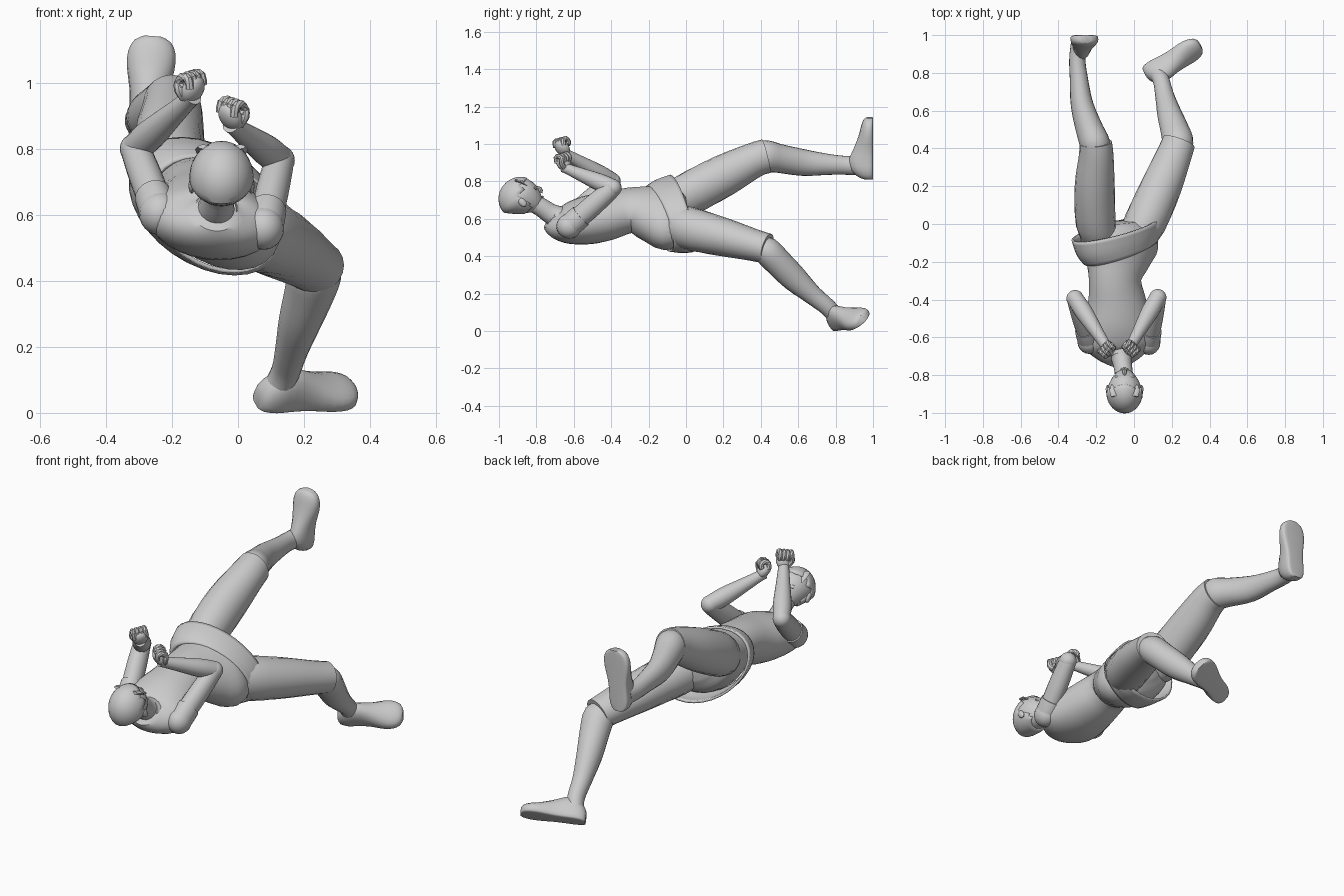
import bpy, bmesh, math
from mathutils import Vector, Matrix

if "Cube" in bpy.data.objects:
    bpy.data.objects.remove(bpy.data.objects["Cube"])


def finish(name, bm):
    bmesh.ops.recalc_face_normals(bm, faces=bm.faces[:])
    me = bpy.data.meshes.new(name)
    bm.to_mesh(me)
    bm.free()
    ob = bpy.data.objects.new(name, me)
    bpy.context.collection.objects.link(ob)
    return ob


def skin(name, rings, cap=True):
    bm = bmesh.new()
    vs = [[bm.verts.new(p) for p in r] for r in rings]
    n = len(vs[0])
    for a, b in zip(vs, vs[1:]):
        for i in range(n):
            bm.faces.new((a[i], a[(i + 1) % n], b[(i + 1) % n], b[i]))
    if cap:
        bm.faces.new(vs[0][::-1])
        bm.faces.new(vs[-1])
    return finish(name, bm)


def smooth_path(st, sub):
    out = []
    for i in range(len(st) - 1):
        p0, p1, p2, p3 = st[max(i - 1, 0)], st[i], st[i + 1], st[min(i + 2, len(st) - 1)]
        for k in range(sub):
            t = k / sub
            out.append([b + .5 * t * (c - a + t * (2 * a - 5 * b + 4 * c - d + t * (3 * (b - c) + d - a)))
                        for a, b, c, d in zip(p0, p1, p2, p3)])
    return out + [list(st[-1])]


def loft(name, st, sides=20, sub=3, cap=True):
    """Stations: x, y, z, half width, half depth, roll in degrees."""
    st = smooth_path([tuple(s) + (0,) * (6 - len(s)) for s in st], sub)
    rings = []
    for i, s in enumerate(st):
        t = (Vector(st[min(i + 1, len(st) - 1)][:3]) - Vector(st[max(i - 1, 0)][:3])).normalized()
        r = math.radians(s[5])
        u = Vector((math.cos(r), 0, -math.sin(r)))
        u = (u - t * u.dot(t)).normalized()
        v = u.cross(t)
        rings.append([Vector(s[:3]) + u * s[3] * math.cos(a) + v * s[4] * math.sin(a)
                      for a in (2 * math.pi * k / sides for k in range(sides))])
    return skin(name, rings, cap)


def ball(name, loc, size, rot=None, seg=20):
    bm = bmesh.new()
    m = Matrix.Translation(loc) @ (rot or Matrix()) @ Matrix.Diagonal((*size, 1))
    bmesh.ops.create_uvsphere(bm, u_segments=seg, v_segments=seg // 2 + 2, radius=1, matrix=m)
    return finish(name, bm)


# Torso, from pelvis to collar
loft("torso", [(-.07, .01, .63, .11, .07, 36), (-.07, -.03, .625, .19, .125, 36), (-.078, -.1, .616, .232, .152, 36),
               (-.09, -.2, .632, .182, .136, 32), (-.1, -.3, .645, .142, .118, 24), (-.09, -.42, .615, .158, .128, 15),
               (-.085, -.53, .592, .18, .128, 10), (-.08, -.63, .575, .19, .108, 8), (-.075, -.69, .58, .14, .085, 6),
               (-.07, -.725, .6, .065, .06, 4)], 28)

# Wide belt band hanging round the hips, tilted
band = loft("hip_band", [(-.068, -.145, .6, .228, .158, 36), (-.082, -.09, .614, .258, .172, 36),
                         (-.095, -.025, .628, .268, .18, 36)], 32, cap=False)
mod = band.modifiers.new("thickness", 'SOLIDIFY')
mod.thickness = .012

# Neck and collar
loft("neck", [(-.07, -.66, .6, .07, .065), (-.065, -.72, .625, .053, .055), (-.055, -.78, .665, .048, .05),
              (-.05, -.85, .7, .05, .05)])
loft("collar", [(-.07, -.68, .6, .085, .07), (-.067, -.71, .617, .062, .06)], sub=1)

# Legs: shorts leg, then bare shin
loft("left_shorts_leg", [(-.17, -.09, .68, .08, .09, 30), (-.202, .0, .725, .105, .115, 20),
                         (-.208, .2, .83, .106, .112), (-.2, .36, .912, .092, .094), (-.203, .43, .935, .086, .092)])
loft("left_shin", [(-.2, .36, .93, .06, .06), (-.205, .42, .935, .08, .085), (-.235, .5, .922, .073, .077),
                   (-.275, .63, .9, .06, .071), (-.292, .77, .89, .048, .055), (-.3, .87, .885, .043, .05),
                   (-.29, .95, .885, .045, .055)])
loft("right_shorts_leg", [(.0, -.09, .58, .09, .1, 30), (.06, .01, .55, .112, .116, 20),
                          (.145, .2, .502, .108, .103), (.21, .36, .46, .094, .086), (.238, .435, .44, .088, .082)])
loft("right_shin", [(.215, .38, .455, .06, .055), (.232, .43, .43, .082, .075), (.218, .49, .37, .077, .075),
                    (.188, .58, .28, .065, .07), (.162, .68, .19, .05, .052), (.144, .76, .125, .044, .046),
                    (.118, .805, .07, .045, .045)])


def foot(name, heel, f, n):
    """Shoe with flat sole: distance along sole, half width, height."""
    f = Vector(f).normalized()
    n = Vector(n)
    n = (n - f * n.dot(f)).normalized()
    s = f.cross(n)
    prof = smooth_path([(0, .025, .05), (.012, .043, .08), (.05, .055, .12), (.1, .055, .13), (.16, .058, .105),
                        (.23, .072, .078), (.28, .072, .065), (.315, .055, .053), (.33, .026, .04)], 2)
    rings = []
    for d, w, h in prof:
        ring = []
        for k in range(20):
            a = 2 * math.pi * k / 20
            c, q = math.cos(a), math.sin(a)
            if q < 0:
                c = math.copysign(abs(c) ** .4, c)
            up = .025 + (h - .025) * q if q > 0 else .025 - .025 * abs(q) ** .4
            ring.append(Vector(heel) + f * d + s * w * c - n * up)
        rings.append(ring)
    skin(name, rings)


foot("left_foot", (-.283, 1.0, .812), (.08, 0, 1), (0, 1, 0))
foot("right_foot", (.053, .81, .026), (.86, .44, .08), (-.3, .62, -.72))


def arm(side, sh, el, wr, x):
    sh, el, wr = Vector(sh), Vector(el), Vector(wr)
    mix = lambda a, b, t: tuple(a.lerp(b, t))
    # Shoulder cap, sleeve, upper arm and forearm
    ball(side + "_shoulder", sh, (.062, .068, .066))
    loft(side + "_sleeve", [mix(sh, el, -.05) + (.06, .062), mix(sh, el, .15) + (.058, .064),
                            mix(sh, el, .27) + (.056, .062)])
    loft(side + "_upper_arm", [mix(sh, el, .1) + (.05, .055), mix(sh, el, .55) + (.05, .056),
                               mix(sh, el, .9) + (.046, .05), mix(sh, el, 1) + (.044, .046)])
    ball(side + "_elbow", el, (.046, .046, .046))
    loft(side + "_forearm", [mix(el, wr, 0) + (.044, .046), mix(el, wr, .3) + (.047, .047),
                             mix(el, wr, .7) + (.036, .036), mix(el, wr, 1.0) + (.028, .028),
                             mix(el, wr, 1.1) + (.028, .028)])
    # Fist: palm, four curled fingers and a thumb
    d = ((wr - el).normalized() + Vector((0, 0, .7))).normalized()
    s = Vector((x * .4, -1, .3))
    s = (s - d * s.dot(d)).normalized()
    i = s.cross(d) * x
    R = Matrix((i, s, d)).transposed().to_4x4()
    ball(side + "_palm", wr + d * .042, (.03, .042, .048), R, 16)
    for k in range(4):
        b = wr + s * (k - 1.5) * .02
        pts = [(-.008, .06), (.01, .083), (.033, .075), (.036, .052), (.02, .042)]
        loft(side + "_finger_%d" % (k + 1), [tuple(b + i * (-p) + d * q) + (.0135, .0135) for p, q in pts], 8, 2)
    loft(side + "_thumb", [tuple(wr + d * a + s * b - i * c) + (r, r) for a, b, c, r in
                           ((.015, .022, .005, .014), (.035, .036, .022, .015), (.05, .03, .04, .012),
                            (.052, .015, .047, .006))], 8, 2)


arm("left", (-.238, -.62, .605), (-.312, -.395, .8), (-.152, -.64, .945), -1)
arm("right", (.078, -.625, .56), (.126, -.39, .765), (-.008, -.63, .865), 1)

# Head frame: right, forward (face), up (crown)
HC = Vector((-.05, -.888, .71))
FW, UP = Vector((0, .75, .66)).normalized(), Vector((0, -.66, .75)).normalized()
HR = Matrix((Vector((1, 0, 0)), FW, UP)).transposed().to_4x4()
HM = Matrix.Translation(HC) @ HR


def skull(name, grow, keep=None):
    bm = bmesh.new()
    bmesh.ops.create_uvsphere(bm, u_segments=28, v_segments=18, radius=1)
    if keep:
        bad = [f for f in bm.faces if not keep(f.calc_center_median())]
        bmesh.ops.delete(bm, geom=bad, context='FACES')
    for v in bm.verts:
        x, y, z = v.co
        low = max(-z, 0)
        v.co = HM @ Vector((x * .094 * grow * (1 - .3 * low), (y * .112 * (1 - .4 * low) + .045 * low) * grow,
                            z * (.108 if z > 0 else .12) * grow))
    return finish(name, bm)


skull("head", .98)
hair = skull("hair", 1.04, lambda c: c.z > .5 or (c.y < -.1 and c.z > -.6) or (c.y < .45 and c.z > .1))
hm = hair.modifiers.new("thickness", 'SOLIDIFY')
hm.thickness = .012

# Fringe, ears and face in the head frame
for k in range(5):
    x = (k - 2) * .03
    pts = [(x * .9, .045, .088, .018), (x, .088 - abs(x) * .4, .058, .02), (x * 1.1, .102 - abs(x) * .5, .025, .004)]
    loft("fringe_%d" % (k + 1), [tuple(HM @ Vector(p[:3])) + (p[3], p[3] * .4) for p in pts], 8)
for x in (-1, 1):
    ball("ear", HM @ Vector((x * .09, -.005, -.025)), (.01, .018, .028), HR, 12)
    ball("eye", HM @ Vector((x * .035, .096, -.015)), (.018, .006, .01), HR, 12)
loft("nose", [tuple(HM @ Vector(p)) + (r, r) for p, r in
              (((0, .1, -.005), .006), ((0, .113, -.035), .012), ((0, .1, -.05), .012))], 8)
ball("mouth", HM @ Vector((0, .094, -.075)), (.022, .008, .007), HR, 12)

# Smooth shading with crisp hems
for ob in bpy.context.scene.objects:
    ob.select_set(True)
    bpy.context.view_layer.objects.active = ob
bpy.ops.object.shade_smooth_by_angle(angle=math.radians(40))
